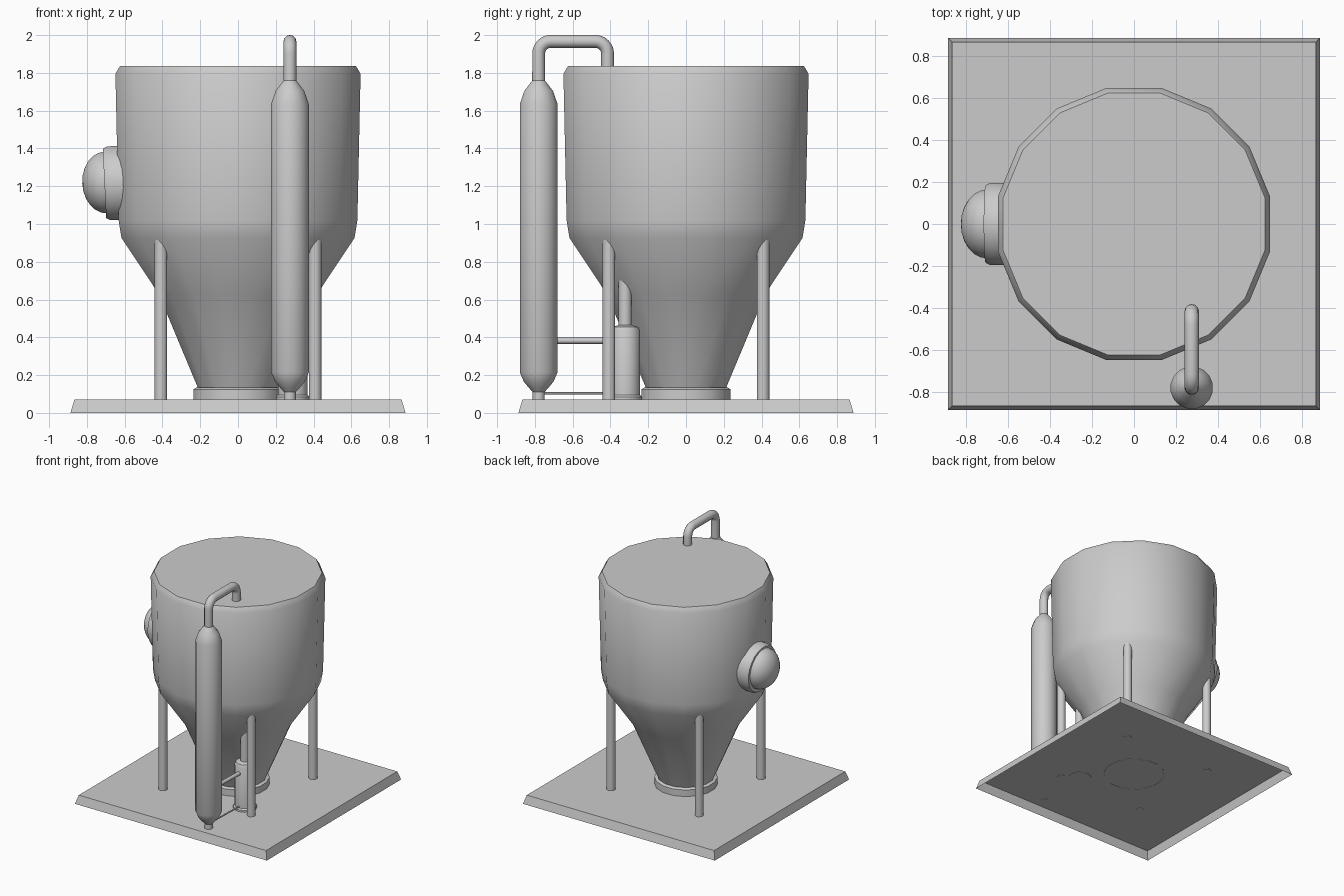
import bpy, bmesh, math
from mathutils import Matrix, Vector

if "Cube" in bpy.data.objects:
    bpy.data.objects.remove(bpy.data.objects["Cube"])


def finish(name, bm, angle=35):
    bmesh.ops.recalc_face_normals(bm, faces=bm.faces)
    me = bpy.data.meshes.new(name)
    bm.to_mesh(me)
    bm.free()
    ob = bpy.data.objects.new(name, me)
    bpy.context.collection.objects.link(ob)
    smooth(ob, angle)
    return ob


def smooth(ob, angle=35):
    bpy.ops.object.select_all(action='DESELECT')
    ob.select_set(True)
    bpy.context.view_layer.objects.active = ob
    bpy.ops.object.shade_smooth_by_angle(angle=math.radians(angle))


def lathe(name, profile, loc=(0, 0, 0), sides=16, cap_bottom=True, rot=None, angle=35):
    """Revolve (radius, z) points about z; radius 0 makes a pole."""
    bm = bmesh.new()
    rings = []
    for r, z in profile:
        if r == 0:
            rings.append([bm.verts.new((0, 0, z))] * sides)
            continue
        ring = []
        for i in range(sides):
            a = 2 * math.pi * (i + 0.5) / sides
            ring.append(bm.verts.new((r * math.cos(a), r * math.sin(a), z)))
        rings.append(ring)
    for lo, hi in zip(rings, rings[1:]):
        for i in range(sides):
            j = (i + 1) % sides
            bm.faces.new(list(dict.fromkeys((lo[i], lo[j], hi[j], hi[i]))))
    if cap_bottom and profile[0][0]:
        bm.faces.new(rings[0][::-1])
    if profile[-1][0]:
        bm.faces.new(rings[-1])
    m = Matrix.Translation(loc)
    if rot:
        m = m @ rot
    bm.transform(m)
    return finish(name, bm, angle)


def pipe(name, pts, radius):
    cu = bpy.data.curves.new(name, 'CURVE')
    cu.dimensions = '3D'
    cu.bevel_depth = radius
    cu.bevel_resolution = 4
    cu.use_fill_caps = True
    sp = cu.splines.new('POLY')
    sp.points.add(len(pts) - 1)
    for p, co in zip(sp.points, pts):
        p.co = (*co, 1)
    ob = bpy.data.objects.new(name, cu)
    bpy.context.collection.objects.link(ob)
    bpy.ops.object.select_all(action='DESELECT')
    ob.select_set(True)
    bpy.context.view_layer.objects.active = ob
    bpy.ops.object.convert(target='MESH')
    smooth(bpy.context.object, 40)


# Base plate: sloped sides, open underneath
bm = bmesh.new()
bmesh.ops.create_cube(bm, size=1)
for v in bm.verts:
    h = 0.866 if v.co.z > 0 else 0.887
    v.co = (math.copysign(h, v.co.x), math.copysign(h, v.co.y), 0.07 if v.co.z > 0 else 0)
bm.faces.ensure_lookup_table()
bottom = [f for f in bm.faces if all(v.co.z < 0.01 for v in f.verts)]
bmesh.ops.delete(bm, geom=bottom, context='FACES_ONLY')
for f in bm.faces:
    f.normal_update()
base = finish("base_plate", bm)
if max(base.data.polygons, key=lambda p: abs(p.normal.z)).normal.z < 0:
    base.data.flip_normals()

# Main hopper tank, low sided
k = 1 / math.cos(math.pi / 16)
tank = [(0.207, 0.12), (0.42, 0.63), (0.617, 0.926), (0.632, 1.02), (0.649, 1.795), (0.624, 1.837)]
lathe("hopper_tank", [(r * k, z) for r, z in tank])

# Collar at the hopper outlet
lathe("outlet_collar", [(0.24, 0.068), (0.24, 0.125), (0.225, 0.135), (0.2, 0.135)], cap_bottom=False)

# Four legs
for sx in (-1, 1):
    for sy in (-1, 1):
        lathe(f"leg_{'right' if sx > 0 else 'left'}_{'back' if sy > 0 else 'front'}",
              [(0.034, 0.068), (0.034, 0.93)], (0.408 * sx, 0.408 * sy, 0), 12)

# Side column with tapered ends
cx, cy = 0.275, -0.78
lathe("side_column",
      [(0.032, 0.068), (0.032, 0.11), (0.05, 0.13), (0.08, 0.165), (0.102, 0.215),
       (0.102, 1.635), (0.077, 1.705), (0.034, 1.76)], (cx, cy, 0), 16)

# Overhead pipe with two rounded bends
ye, zt, b = -0.415, 1.967, 0.065
arc = [math.radians(a) for a in range(0, 91, 15)]
path = [(cx, cy, 1.74)]
path += [(cx, cy + b - b * math.cos(a), zt - b + b * math.sin(a)) for a in arc]
path += [(cx, ye - b + b * math.sin(a), zt - b + b * math.cos(a)) for a in arc]
path += [(cx, ye, 1.836)]
pipe("overhead_pipe", path, 0.034)

# Small pump canister with neck running into the hopper
px, py = 0.29, -0.322
lathe("pump_canister",
      [(0.09, 0.068), (0.09, 0.085), (0.08, 0.095), (0.08, 0.435), (0.07, 0.455),
       (0.035, 0.465), (0.035, 0.72)], (px, py, 0), 16)

# Linking pipes between column and canister
pipe("upper_link_pipe", [(cx, cy, 0.382), (px, py, 0.382)], 0.016)
pipe("lower_link_pipe", [(cx, cy, 0.104), (px, py, 0.104)], 0.006)

# Domed hatch on the left side, tilted to follow the tank wall
axis = Vector((-1, 0, -0.05))
rot = axis.to_track_quat('Z', 'Y').to_matrix().to_4x4()
lathe("hatch_flange", [(0.197, 0), (0.197, 0.09), (0.185, 0.112), (0.15, 0.112)], (-0.595, 0, 1.22), 24, rot=rot)
dome = [(0.165 * math.cos(math.radians(a)), 0.105 + 0.125 * math.sin(math.radians(a))) for a in range(0, 90, 15)]
lathe("hatch_dome", dome + [(0, 0.23)], (-0.595, 0, 1.225), 24, rot=rot)
